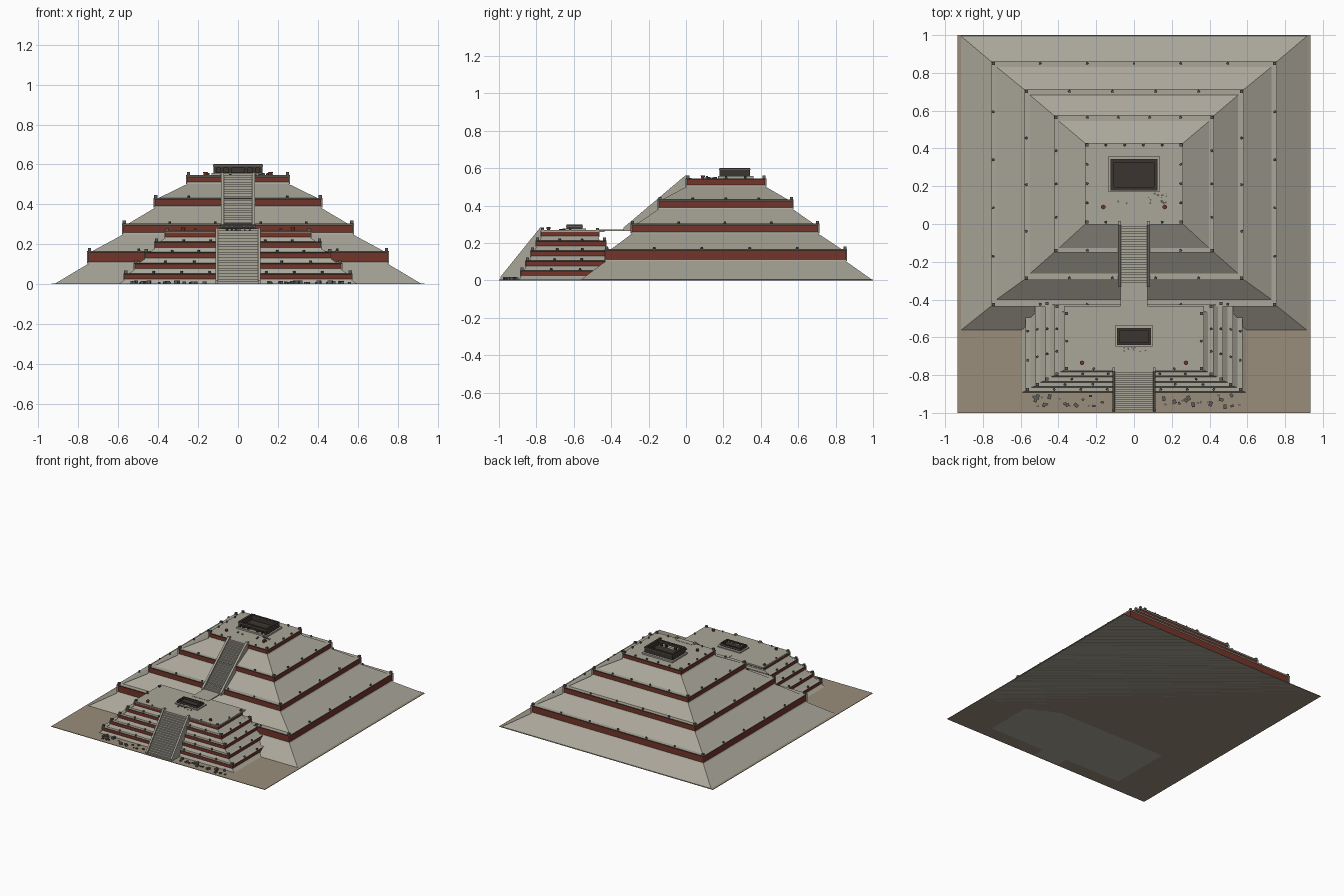
import bpy, bmesh, random
from math import pi
from mathutils import Matrix, Vector

if "Cube" in bpy.data.objects:
    bpy.data.objects.remove(bpy.data.objects["Cube"])

random.seed(4)

def mat(name, c):
    m = bpy.data.materials.new(name)
    m.diffuse_color = (*c, 1)
    m.use_nodes = True
    m.node_tree.nodes["Principled BSDF"].inputs["Base Color"].default_value = m.diffuse_color
    return m

STONE = mat("stone", (0.40, 0.38, 0.32))
RED = mat("red_paint", (0.17, 0.035, 0.022))
DARK = mat("dark_wood", (0.045, 0.036, 0.03))
SOIL = mat("soil", (0.32, 0.27, 0.20))
POST = mat("post_stone", (0.12, 0.11, 0.10))

def finish(bm, name, *mats):
    bmesh.ops.recalc_face_normals(bm, faces=bm.faces)
    me = bpy.data.meshes.new(name)
    bm.to_mesh(me)
    bm.free()
    for m in mats:
        me.materials.append(m)
    ob = bpy.data.objects.new(name, me)
    bpy.context.collection.objects.link(ob)
    return ob

def add_box(bm, x0, x1, y0, y1, z0, z1, rot=0):
    c = Vector(((x0 + x1) / 2, (y0 + y1) / 2, (z0 + z1) / 2))
    m = Matrix.Translation(c) @ Matrix.Rotation(rot, 4, 'Z') @ Matrix.Diagonal((x1 - x0, y1 - y0, z1 - z0, 1))
    return bmesh.ops.create_cube(bm, size=1, matrix=m)["verts"]

def boxes(name, material, *dims):
    bm = bmesh.new()
    for d in dims:
        add_box(bm, *d)
    return finish(bm, name, material)

# Sloped block: bottom and top rectangles as (half width, front, back)
def slope(name, low, high, z0, z1):
    bm = bmesh.new()
    for v in add_box(bm, -1, 1, -1, 1, z0, z1):
        hx, f, b = low if v.co.z < (z0 + z1) / 2 else high
        v.co.x *= hx
        v.co.y = f if v.co.y < 0 else b
    return finish(bm, name, STONE)

# Vertical framed band with recessed red panels on all four sides
def framed_band(name, r, z0, z1, border):
    bm = bmesh.new()
    add_box(bm, -r[0], r[0], r[1], r[2], z0, z1)
    bm.normal_update()
    sides = [f for f in bm.faces if abs(f.normal.z) < 0.5]
    bmesh.ops.inset_individual(bm, faces=sides, thickness=border, depth=-0.006)
    for f in sides:
        f.material_index = 1
    return finish(bm, name, STONE, RED)

# Square corner posts and round studs along a terrace edge
def posts(name, r, z, spacing, gap, skip_back=False):
    hx, f, b = r[0] - 0.012, r[1] + 0.012, r[2] - 0.012
    bm = bmesh.new()
    for x in (-hx, hx):
        for y in (f, b):
            add_box(bm, x - .008, x + .008, y - .008, y + .008, z - .002, z + .015)
    nx, ny = max(2, round(2 * hx / spacing)), max(2, round((b - f) / spacing))
    pts = [(s * hx, f + (b - f) * i / ny) for i in range(1, ny) for s in (-1, 1)]
    for i in range(1, nx):
        x = -hx + 2 * hx * i / nx
        if abs(x) > gap:
            pts.append((x, f))
        if not skip_back:
            pts.append((x, b))
    for x, y in pts:
        bmesh.ops.create_cone(bm, cap_ends=True, segments=8, radius1=.007, radius2=.006,
                              depth=.014, matrix=Matrix.Translation((x, y, z + .005)))
    finish(bm, name, POST)

def prism(name, profile, x0, x1):
    bm = bmesh.new()
    face = bm.faces.new([bm.verts.new((x0, y, z)) for y, z in profile])
    ext = bmesh.ops.extrude_face_region(bm, geom=[face])["geom"]
    bmesh.ops.translate(bm, vec=(x1 - x0, 0, 0), verts=[g for g in ext if isinstance(g, bmesh.types.BMVert)])
    return finish(bm, name, STONE)

# Flight of steps with a sloping side wall on each edge
def staircase(name, hw, wall, y0, y1, z0, z1, n):
    dy, dz = (y1 - y0) / n, (z1 - z0) / n
    pts = [(y0, z0)]
    for i in range(n):
        pts += [(y0 + i * dy, z0 + (i + 1) * dz), (y0 + (i + 1) * dy, z0 + (i + 1) * dz)]
    prism(name + "_steps", pts + [(y1 + .03, z1), (y1 + .03, z0)], -hw, hw)
    side = [(y0 - .008, z0), (y0 - .008, z0 + .018), (y1 - .005, z1 + .012),
            (y1 + .015, z1 + .012), (y1 + .015, z0)]
    for s, tag in ((-1, "left"), (1, "right")):
        prism(f"{name}_wall_{tag}", side, s * hw, s * (hw + wall))

# Roofless shrine: plinth, dark floor, walls, front pillars, cornice
def shrine(name, hx, f, b, z, h, t):
    boxes(name + "_plinth", STONE, (-hx - .012, hx + .012, f - .01, b + .018, z - .005, z + .008))
    boxes(name + "_floor", DARK, (-hx + t, hx - t, f + t, b - t, z, z + .012))
    zt = z + h
    boxes(name + "_walls", DARK, (-hx, hx, b - t, b, z, zt), (-hx, -hx + t, f, b, z, zt),
          (hx - t, hx, f, b, z, zt), (-hx, hx, f, f + t, zt - h * .4, zt))
    k = hx / 3
    boxes(name + "_pillars", DARK, *[(i * k - t / 2, i * k + t / 2, f, f + t, z, zt) for i in (-2, -1, 1, 2)])
    e = .003
    boxes(name + "_cornice", POST, (-hx - e, hx + e, b - .004, b + e, zt - .012, zt - .006),
          (-hx - e, hx + e, f - e, f + .004, zt - .012, zt - .006),
          (-hx - e, -hx + .004, f, b, zt - .012, zt - .006), (hx - .004, hx + e, f, b, zt - .012, zt - .006))

def rubble(name, spots, smin, smax):
    bm = bmesh.new()
    for x, y, z in spots:
        s = random.uniform(smin, smax)
        add_box(bm, x - s, x + s, y - s * .7, y + s * .7, z - .001, z + s * 1.1, random.uniform(0, pi))
    finish(bm, name, POST)

# Ground plate
boxes("ground_plate", SOIL, (-.935, .935, -1, 1, 0, .004))

# Great pyramid: slope base, band rectangle, z of slope base / band bottom / band top
great = [((.922, -.567, 1.0), (.757, -.437, .862), 0, .103, .167),
         ((.728, -.40, .832), (.582, -.297, .714), .167, .25, .303),
         ((.55, -.262, .682), (.424, -.152, .576), .303, .383, .432),
         ((.398, -.128, .545), (.26, -.002, .43), .432, .503, .546)]
for i, (low, band, z0, z1, z2) in enumerate(great, 1):
    top = (band[0] - .008, band[1] + .008, band[2] - .008)
    slope(f"great_slope_{i}", low, top, z0, z1)
    framed_band(f"great_band_{i}", band, z1, z2, .011)
    posts(f"great_posts_{i}", band, z2, .25 if i < 3 else .17 if i == 3 else .1, .1)
staircase("great_stair", .07, .016, -.325, 0, .265, .548, 24)

# Front platform: five small tiers
for i in range(5):
    z = i * .053
    band = (.575 - i * .0515, -.888 + i * .0275, (-.40, -.40, -.41, -.425, -.462)[i])
    low = (band[0] + .025, band[1] - .006, band[2])
    slope(f"front_slope_{i + 1}", low, (band[0] - .005, band[1] + .005, band[2] - .005), z, z + .02)
    framed_band(f"front_band_{i + 1}", band, z + .02, z + .054, .007)
    posts(f"front_posts_{i + 1}", band, z + .054, .14, .12, True)
boxes("front_top_slab", STONE, (-.37, .37, -.775, -.435, .258, .27))
staircase("front_stair", .10, .014, -.985, -.775, 0, .27, 20)

# Bridge joining platform and upper stair
boxes("bridge", STONE, (-.072, .072, -.47, -.29, .264, .272))

# Shrines
shrine("great_shrine", .122, .18, .342, .55, .052, .016)
shrine("front_shrine", .087, -.638, -.553, .27, .028, .01)

# Red fire bowls
bm = bmesh.new()
for x, y, z in ((.163, .09, .546), (.275, -.735, .27)):
    for s in (-1, 1):
        bmesh.ops.create_cone(bm, cap_ends=True, segments=12, radius1=.008, radius2=.012,
                              depth=.016, matrix=Matrix.Translation((s * x, y, z + .007)))
finish(bm, "fire_bowls", RED)

# Fallen stones
U = random.uniform
rubble("ground_rubble", [(s * U(.14, .56), U(-.97, -.905), .004) for s in (-1, 1) for _ in range(20)], .005, .013)
rubble("great_rubble", [(U(-.1, .18), U(.11, .165), .546) for _ in range(16)], .003, .007)
rubble("front_rubble", [(U(-.08, .08), U(-.675, -.65), .27) for _ in range(10)], .003, .006)
